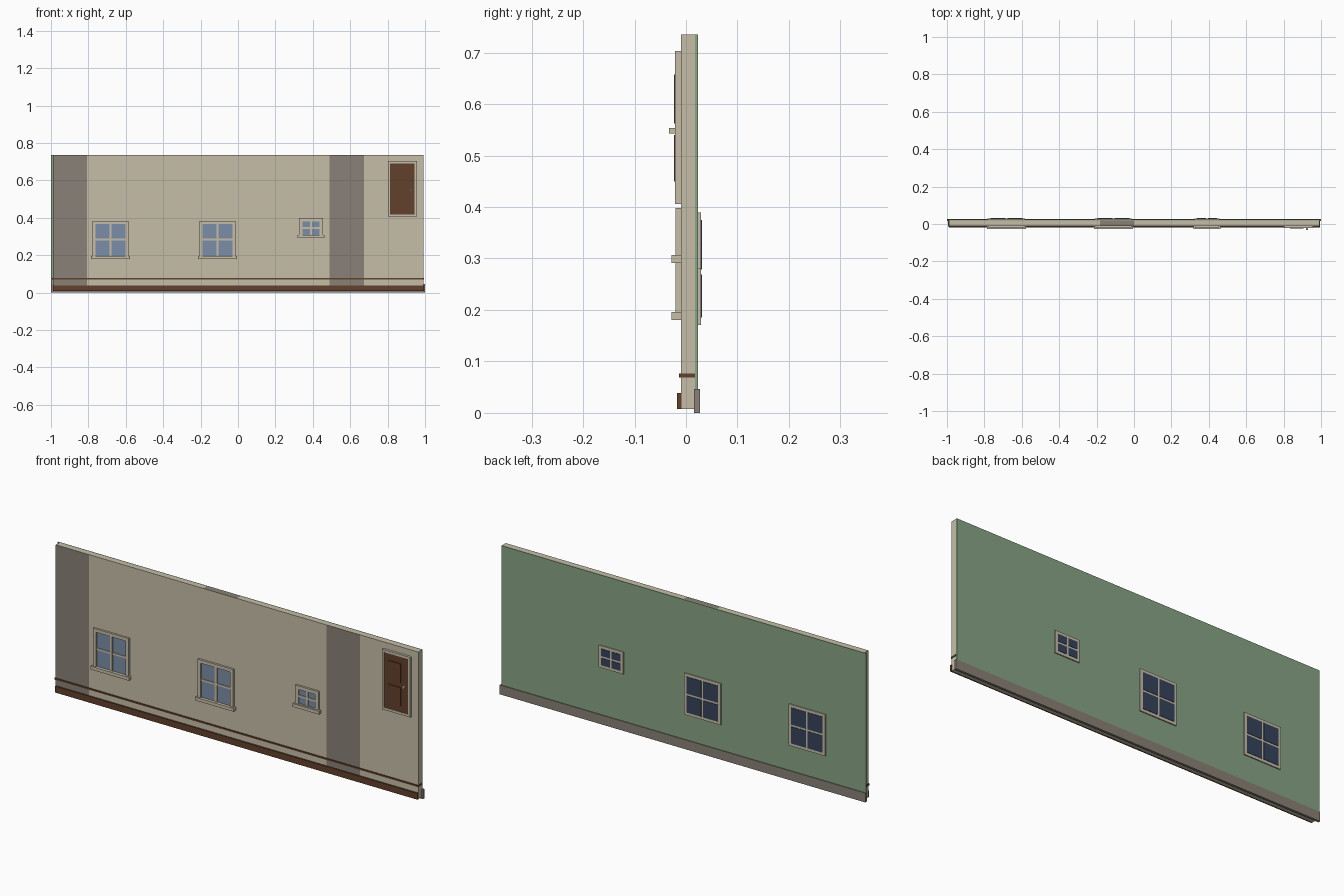
import bpy, bmesh

if "Cube" in bpy.data.objects:
    bpy.data.objects.remove(bpy.data.objects["Cube"])


def material(name, hexcode):
    m = bpy.data.materials.new(name)
    lin = []
    for i in (0, 2, 4):
        c = int(hexcode[i:i + 2], 16) / 255
        lin.append(c / 12.92 if c <= 0.04045 else ((c + 0.055) / 1.055) ** 2.4)
    m.diffuse_color = (*lin, 1)
    m.use_nodes = True
    m.node_tree.nodes["Principled BSDF"].inputs["Base Color"].default_value = m.diffuse_color
    return m


BEIGE = material("beige plaster", "C6BEA9")
GREY = material("warm grey", "8A8177")
GREEN = material("green paint", "89A586")
BROWN = material("dark brown wood", "62412C")
GLASS = material("blue glass", "7C8DA8")
NAVY = material("navy glass", "37435C")


def add_box(bm, x0, x1, y0, y1, z0, z1):
    v = [bm.verts.new((x, y, z)) for x in (x0, x1) for y in (y0, y1) for z in (z0, z1)]
    for f in ((0, 1, 3, 2), (4, 6, 7, 5), (0, 4, 5, 1), (2, 3, 7, 6), (0, 2, 6, 4), (1, 5, 7, 3)):
        bm.faces.new([v[i] for i in f])


def finish(name, bm, *mats):
    bmesh.ops.recalc_face_normals(bm, faces=bm.faces)
    me = bpy.data.meshes.new(name)
    bm.to_mesh(me)
    bm.free()
    for m in mats:
        me.materials.append(m)
    ob = bpy.data.objects.new(name, me)
    bpy.context.collection.objects.link(ob)
    return ob


def boxes(name, mat, *dims):
    bm = bmesh.new()
    for d in dims:
        add_box(bm, *d)
    return finish(name, bm, mat)


def ring(x0, x1, y0, y1, z0, z1, t):
    """Four bars making a rectangular frame of bar width t."""
    return [(x0, x0 + t, y0, y1, z0, z1), (x1 - t, x1, y0, y1, z0, z1),
            (x0 + t, x1 - t, y0, y1, z0, z0 + t), (x0 + t, x1 - t, y0, y1, z1 - t, z1)]


# main wall, sliced in x so strips on the front and top can be grey
bm = bmesh.new()
add_box(bm, -0.99, 0.993, -0.01, 0.0175, 0.008, 0.735)
for x in (-0.807, -0.183, 0.0, 0.49, 0.675):
    bmesh.ops.bisect_plane(bm, geom=bm.verts[:] + bm.edges[:] + bm.faces[:],
                           plane_co=(x, 0, 0), plane_no=(1, 0, 0))
bmesh.ops.recalc_face_normals(bm, faces=bm.faces)
for f in bm.faces:
    cx = f.calc_center_median().x
    front_strip = f.normal.y < -0.5 and (cx < -0.807 or 0.49 < cx < 0.675)
    top_strip = f.normal.z > 0.5 and -0.183 < cx < 0
    f.material_index = int(front_strip or top_strip)
finish("wall", bm, BEIGE, GREY)

# back cladding, skirting and front trims
boxes("back_panel", GREEN, (-1.0, 0.993, 0.0175, 0.0235, 0.02, 0.735))
boxes("back_skirting", GREY, (-1.0, 1.0, 0.016, 0.0275, 0, 0.046))
boxes("front_skirting", BROWN, (-0.99, 0.995, -0.0175, -0.009, 0.008, 0.039))
boxes("rail", BROWN, (-0.995, 0.995, -0.0138, 0.0174, 0.069, 0.077))


def window(tag, cx, w, z0, z1, back_w, bz0, bz1, edge):
    # front side: frame, glass, glazing bars, sill
    x0, x1, cz = cx - w, cx + w, (z0 + z1) / 2 + 0.002
    boxes(tag + "_front_frame", BEIGE, *ring(x0, x1, -0.02, -0.009, z0, z1, edge))
    boxes(tag + "_front_glass", GLASS,
          (x0 + edge, x1 - edge, -0.013, -0.009, z0 + edge, z1 - edge))
    boxes(tag + "_front_bars", BEIGE,
          (cx - 0.006, cx + 0.006, -0.017, -0.012, z0 + edge, z1 - edge),
          (x0 + edge, x1 - edge, -0.0168, -0.012, cz - 0.005, cz + 0.005))
    boxes(tag + "_sill", BEIGE, (x0 - 0.008, x1 + 0.008, -0.028, -0.009, z0, z0 + 0.016))
    # back side: plain surround with four panes
    boxes(tag + "_back_frame", BEIGE, (cx - back_w, cx + back_w, 0.0235, 0.029, bz0, bz1))
    e, g, mz = 0.014, 0.005, (bz0 + bz1) / 2
    panes = [(a, b, 0.0285, 0.031, c, d)
             for a, b in ((cx - back_w + e, cx - g), (cx + g, cx + back_w - e))
             for c, d in ((bz0 + e, mz - g), (mz + g, bz1 - e))]
    boxes(tag + "_back_panes", NAVY, *panes)


for tag, cx in (("left_window", -0.682), ("middle_window", -0.11)):
    window(tag, cx, 0.097, 0.18, 0.383, 0.1, 0.171, 0.376, 0.016)
window("small_window", 0.39, 0.064, 0.291, 0.398, 0.067, 0.28, 0.389, 0.018)

# door with frame, two raised panels and a knob
boxes("door_frame", BEIGE, *ring(0.802, 0.957, -0.0215, -0.009, 0.406, 0.703, 0.012))
boxes("door", BROWN, (0.814, 0.945, -0.0195, -0.009, 0.41, 0.691))
boxes("door_panels", BROWN, (0.835, 0.905, -0.0235, -0.019, 0.45, 0.54),
      (0.835, 0.905, -0.0235, -0.019, 0.562, 0.657))
boxes("door_knob", BEIGE, (0.919, 0.931, -0.033, -0.019, 0.543, 0.554))
